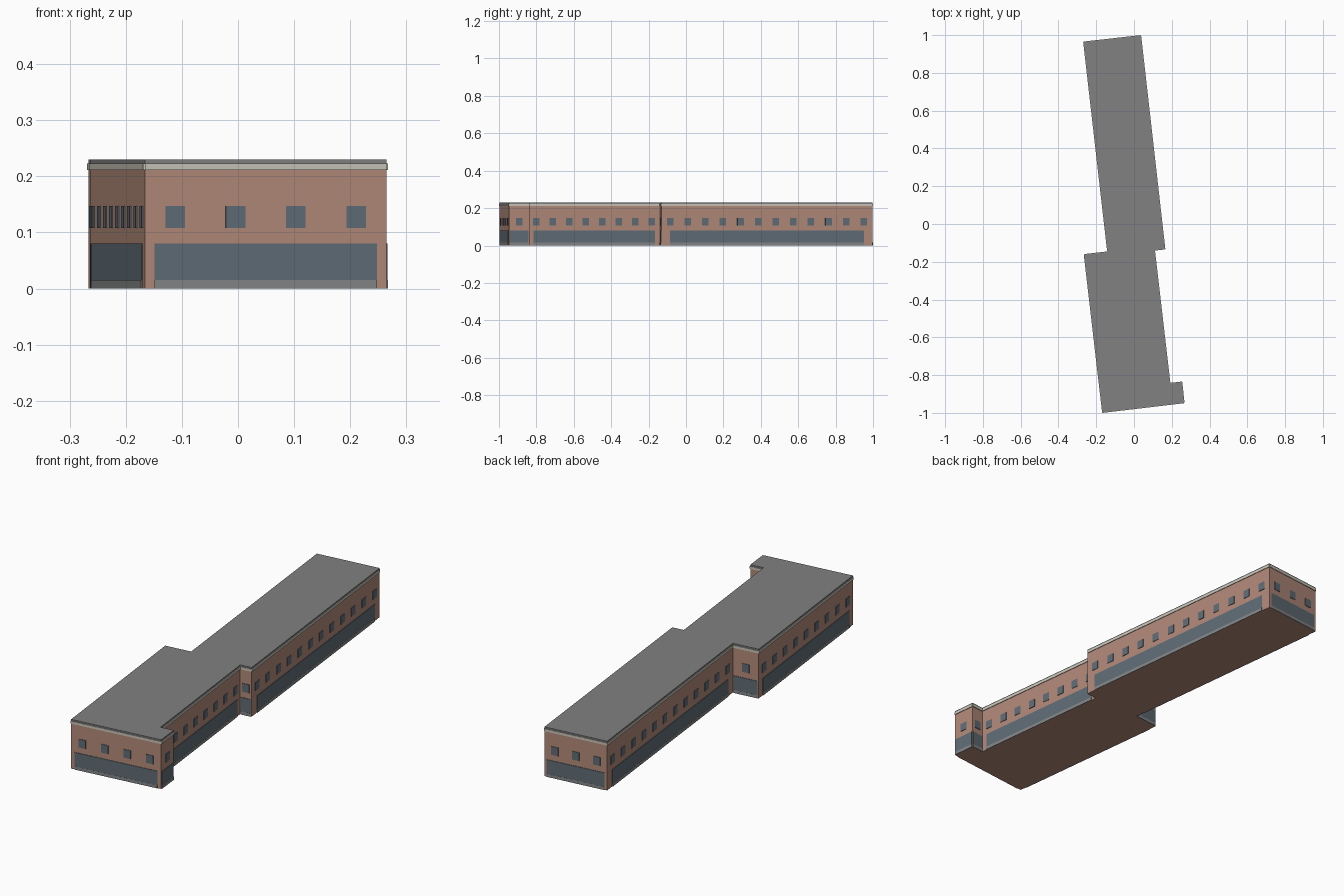
import bpy, bmesh
from mathutils import Vector

if "Cube" in bpy.data.objects:
    bpy.data.objects.remove(bpy.data.objects["Cube"])


def material(name, rgb):
    m = bpy.data.materials.new(name)
    m.diffuse_color = (*rgb, 1)
    m.use_nodes = True
    m.node_tree.nodes["Principled BSDF"].inputs["Base Color"].default_value = m.diffuse_color
    return m


BRICK = material("brick", (0.44, 0.25, 0.19))
ROOF = material("roof_grey", (0.22, 0.22, 0.225))
STONE = material("cream_stone", (0.58, 0.55, 0.48))
GLASS = material("blue_grey_glass", (0.115, 0.15, 0.18))
PLINTH = material("plinth_grey", (0.23, 0.235, 0.24))

# Counter-clockwise footprint of the two offset wings and the corner bay
PLAN = [Vector(p) for p in [
    (0.035, 0.997), (-0.266, 0.963), (-0.139, -0.148), (-0.263, -0.162),
    (-0.166, -0.997), (0.2645, -0.946), (0.253, -0.837), (0.19, -0.844),
    (0.108, -0.138), (0.163, -0.132)]]
WALLS = list(zip(PLAN, PLAN[1:] + PLAN[:1]))


def prism(bm, points, z0, z1):
    """Extrude a plan outline from z0 to z1."""
    face = bm.faces.new([bm.verts.new((p.x, p.y, z0)) for p in points])
    top = bmesh.ops.extrude_face_region(bm, geom=[face])["geom"]
    bmesh.ops.translate(bm, vec=(0, 0, z1 - z0),
                        verts=[v for v in top if isinstance(v, bmesh.types.BMVert)])


def finish(name, bm, mat):
    bmesh.ops.recalc_face_normals(bm, faces=bm.faces)
    mesh = bpy.data.meshes.new(name)
    bm.to_mesh(mesh)
    bm.free()
    mesh.materials.append(mat)
    bpy.context.collection.objects.link(bpy.data.objects.new(name, mesh))


def plate(bm, a, b, centre, width, z0, z1, depth):
    """Thin plate on the wall a-b; centre is a distance along the wall."""
    d = (b - a).normalized()
    n = Vector((d.y, -d.x))
    p, q = a + d * (centre - width / 2), a + d * (centre + width / 2)
    prism(bm, [p - n * 0.002, p + n * depth, q + n * depth, q - n * 0.002], z0, z1)


# Main brick body and flat roof slab
for name, z0, z1, mat in [("brick_walls", 0, 0.222, BRICK),
                          ("flat_roof", 0.222, 0.23, ROOF)]:
    bm = bmesh.new()
    prism(bm, PLAN, z0, z1)
    finish(name, bm, mat)

# Full-length cornice, and ground floor glazing with its plinth on every wall
for name, share, z0, z1, depth, mat in [
        ("cornice", 1.0, 0.211, 0.223, 0.003, STONE),
        ("shopfront_glass", 0.92, 0.015, 0.08, 0.0025, GLASS),
        ("shopfront_plinth", 0.92, 0, 0.015, 0.003, PLINTH)]:
    bm = bmesh.new()
    for a, b in WALLS:
        length = (b - a).length
        plate(bm, a, b, length / 2, length * share, z0, z1, depth)
    finish(name, bm, mat)

# Evenly spaced upper windows
bm = bmesh.new()
for a, b in WALLS:
    length = (b - a).length
    count = max(1, int(length / 0.088))
    for i in range(count):
        plate(bm, a, b, length * (i + 0.5) / count, 0.035, 0.108, 0.147, 0.0025)
finish("upper_windows", bm, GLASS)
